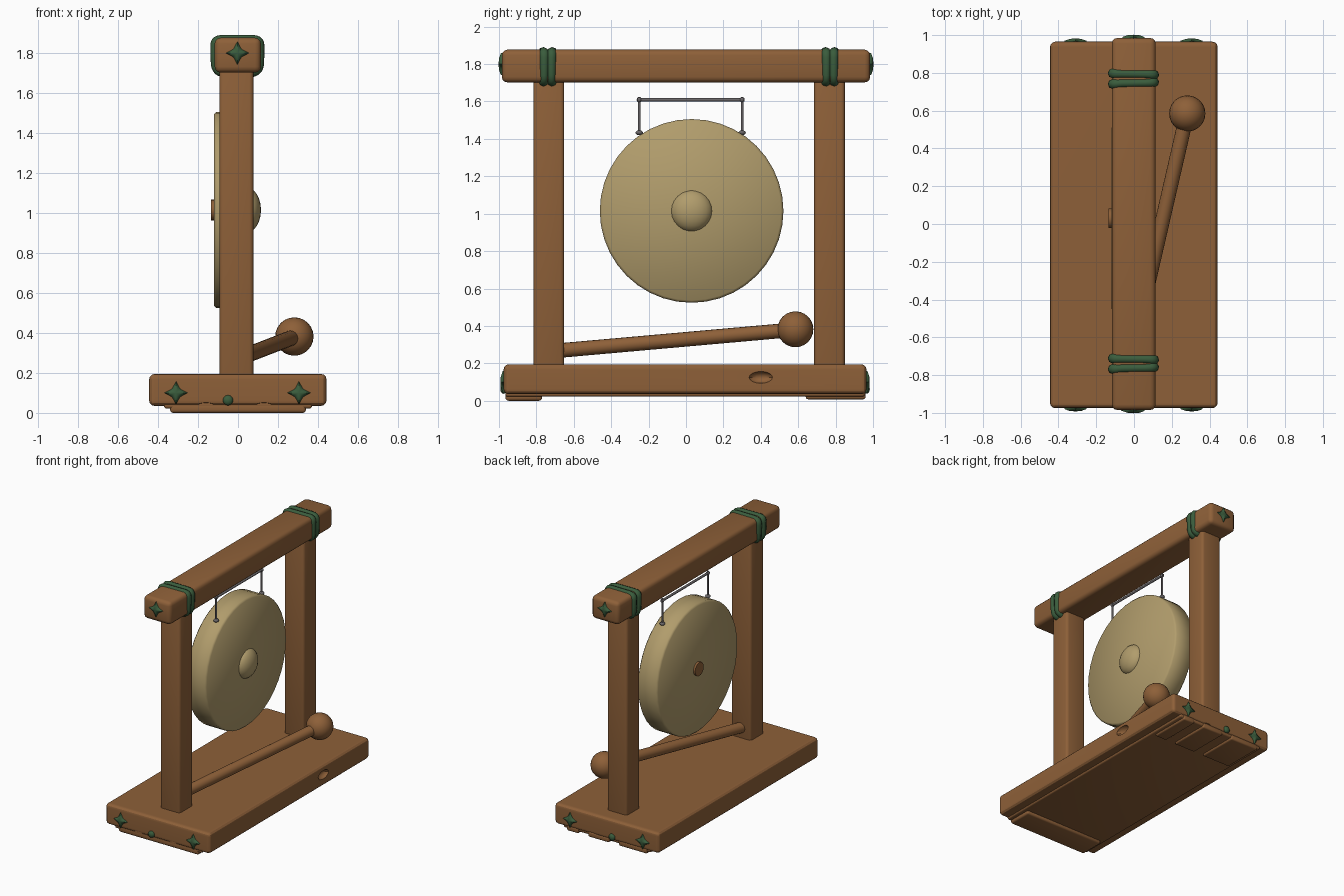
import bpy, bmesh, math
from mathutils import Vector

if "Cube" in bpy.data.objects:
    bpy.data.objects.remove(bpy.data.objects["Cube"])

def mat(name, c):
    m = bpy.data.materials.new(name)
    m.diffuse_color = (*c, 1)
    m.use_nodes = True
    m.node_tree.nodes["Principled BSDF"].inputs["Base Color"].default_value = m.diffuse_color
    return m

WOOD = mat("brown wood", (0.27, 0.117, 0.040))
BRASS = mat("dull brass", (0.44, 0.335, 0.15))
GREEN = mat("green cord", (0.042, 0.108, 0.046))
IRON = mat("grey iron", (0.14, 0.13, 0.135))

def finish(ob, name, m, angle=35):
    ob.name = name
    ob.data.materials.clear()
    ob.data.materials.append(m)
    bpy.ops.object.select_all(action='DESELECT')
    ob.select_set(True)
    bpy.context.view_layer.objects.active = ob
    bpy.ops.object.shade_smooth_by_angle(angle=math.radians(angle))
    return ob

def from_bmesh(bm, name, m, angle=35):
    bmesh.ops.recalc_face_normals(bm, faces=bm.faces)
    me = bpy.data.meshes.new(name)
    bm.to_mesh(me)
    bm.free()
    ob = bpy.data.objects.new(name, me)
    bpy.context.collection.objects.link(ob)
    return finish(ob, name, m, angle)

def box(name, lo, hi, m, bevel=0.025):
    bm = bmesh.new()
    bmesh.ops.create_cube(bm, size=1)
    for v in bm.verts:
        v.co = [(a + b) / 2 + c * (b - a) for a, b, c in zip(lo, hi, v.co)]
    bmesh.ops.bevel(bm, geom=bm.edges[:], offset=bevel, segments=3, profile=0.5, affect='EDGES')
    return from_bmesh(bm, name, m, 40)

def ball(name, loc, r, m, seg=24):
    r = r if isinstance(r, tuple) else (r, r, r)
    bm = bmesh.new()
    bmesh.ops.create_uvsphere(bm, u_segments=seg, v_segments=seg // 2, radius=1)
    for v in bm.verts:
        v.co = [l + s * c for l, s, c in zip(loc, r, v.co)]
    return from_bmesh(bm, name, m, 60)

def rod(name, a, b, r, m, seg=12):
    a, b = Vector(a), Vector(b)
    bpy.ops.mesh.primitive_cylinder_add(vertices=seg, radius=r, depth=(b - a).length, location=(a + b) / 2)
    ob = bpy.context.object
    ob.rotation_euler = (b - a).to_track_quat('Z', 'Y').to_euler()
    return finish(ob, name, m)

def lathe_x(name, profile, cy, cz, m, seg=40, angle=35):
    """Revolve (x, radius) points about a line along x."""
    bm = bmesh.new()
    vs = [bm.verts.new((x, cy + r, cz)) for x, r in profile]
    es = [bm.edges.new(p) for p in zip(vs, vs[1:])]
    bmesh.ops.spin(bm, geom=vs + es, cent=(0, cy, cz), axis=(1, 0, 0), angle=2 * math.pi, steps=seg)
    bmesh.ops.remove_doubles(bm, verts=bm.verts, dist=1e-4)
    return from_bmesh(bm, name, m, angle)

# Base slab with a chip in its right edge and nicks under the ends
base = box("base_slab", (-0.445, -0.975, 0.035), (0.443, 0.965, 0.195), WOOD, 0.028)
chips = [((0.45, 0.40, 0.125), (0.04, 0.065, 0.032)),
         ((-0.16, -0.98, 0.03), (0.05, 0.05, 0.022)),
         ((0.13, -0.98, 0.03), (0.05, 0.05, 0.022)),
         ((0.12, 0.97, 0.03), (0.05, 0.05, 0.022))]
for i, (loc, r) in enumerate(chips):
    cutter = ball("chip_cutter", loc, r, WOOD, 16)
    cutter.hide_render = True
    mod = base.modifiers.new("chip", 'BOOLEAN')
    mod.object = cutter
    mod.operation = 'DIFFERENCE'
    mod.solver = 'EXACT'
    bpy.context.view_layer.objects.active = base
    bpy.ops.object.modifier_apply(modifier=mod.name)
    bpy.data.objects.remove(cutter)
finish(base, "base_slab", WOOD, 28)
base.modifiers.new("even_shading", 'WEIGHTED_NORMAL').keep_sharp = True

# Lower plate and feet
box("base_underside", (-0.37, -0.965, 0.022), (0.37, 0.955, 0.06), WOOD, 0.012)
box("front_foot", (-0.34, -0.965, 0.0), (0.34, -0.77, 0.05), WOOD, 0.015)
for x0, x1 in ((-0.34, -0.10), (-0.02, 0.16), (0.24, 0.34)):
    box("back_foot", (x0, 0.64, 0.008), (x1, 0.96, 0.05), WOOD, 0.012)

# Posts and top beam
for y, n in ((-0.733, "front_post"), (0.767, "back_post")):
    box(n, (-0.093, y - 0.082, 0.17), (0.077, y + 0.082, 1.73), WOOD, 0.02)
box("top_beam", (-0.117, -0.985, 1.702), (0.115, 0.985, 1.877), WOOD, 0.03)

# Cord lashings round the beam
def cord_loop(y, tilt):
    cu = bpy.data.curves.new("beam_cord", 'CURVE')
    cu.dimensions = '3D'
    cu.bevel_depth = 0.025
    cu.bevel_resolution = 2
    n = 32
    sp = cu.splines.new('POLY')
    sp.points.add(n - 1)
    sp.use_cyclic_u = True
    for i, p in enumerate(sp.points):
        a = 2 * math.pi * i / n
        c, s = math.cos(a), math.sin(a)
        x = 0.110 * math.copysign(abs(c) ** 0.35, c) - 0.003
        z = 1.787 + 0.082 * math.copysign(abs(s) ** 0.35, s)
        p.co = (x, y + tilt * c, z, 1)
        p.radius = 1 + 0.12 * math.sin(3 * a)
    ob = bpy.data.objects.new("beam_cord", cu)
    bpy.context.collection.objects.link(ob)
    bpy.ops.object.select_all(action='DESELECT')
    ob.select_set(True)
    bpy.context.view_layer.objects.active = ob
    bpy.ops.object.convert(target='MESH')
    finish(bpy.context.object, "beam_cord", GREEN, 60)

for y in (-0.739, 0.77):
    cord_loop(y - 0.024, 0.005)
    cord_loop(y + 0.024, -0.004)

# Four-pointed knots on the ends of the beam and base
def knot(x, y, z, side, r=0.058, h=0.017):
    bm = bmesh.new()
    ring = lambda k, d: [bm.verts.new((x + k * q * math.sin(i * math.pi / 8), y + side * d,
                                       z + k * q * math.cos(i * math.pi / 8)))
                         for i, q in ((i, r * (1, 0.6, 0.5, 0.6)[i % 4]) for i in range(16))]
    rings = [ring(1, -0.01), ring(1, h * 0.3), ring(0.5, h * 0.9)]
    for a, b in zip(rings, rings[1:]):
        for i in range(16):
            bm.faces.new((a[i], a[(i + 1) % 16], b[(i + 1) % 16], b[i]))
    bm.faces.new(rings[0])
    tip = bm.verts.new((x, y + side * h, z))
    for i in range(16):
        bm.faces.new((rings[2][i], rings[2][(i + 1) % 16], tip))
    from_bmesh(bm, "end_knot", GREEN, 60)

for side, ybase in ((-1, -0.975), (1, 0.965)):
    knot(-0.003, side * 0.985, 1.80, side)
    knot(-0.31, ybase, 0.10, side)
    knot(0.305, ybase, 0.10, side)
    ball("end_peg", (-0.05, ybase, 0.063), (0.026, 0.018, 0.026), GREEN, 12)

# Gong: thick disc with gently coned face and domed boss, brown stud behind
CY, CZ = 0.03, 1.015
lathe_x("gong", [(-0.12, 0), (-0.12, 0.478), (-0.108, 0.491), (0.038, 0.491), (0.05, 0.478), (0.066, 0)],
        CY, CZ, BRASS, 40, 60)
ball("gong_boss", (0.045, CY, CZ), (0.07, 0.112, 0.112), BRASS)
rod("gong_stud", (-0.135, CY, CZ), (-0.10, CY, CZ), 0.052, WOOD, 20)

# Iron hanger
HX = -0.01
rod("hanger_bar", (HX, -0.262, 1.609), (HX, 0.312, 1.609), 0.009, IRON)
for y in (-0.25, 0.3):
    rod("hanger_drop", (HX, y, 1.43), (HX, y, 1.625), 0.007, IRON)
    ball("hanger_joint", (HX, y, 1.609), 0.014, IRON, 12)
    ball("hanger_eye", (HX, y, 1.433), (0.02, 0.02, 0.013), IRON, 12)

# Mallet resting from the front post
rod("mallet_handle", (-0.005, -0.66, 0.27), (0.28, 0.58, 0.38), 0.039, WOOD, 16)
ball("mallet_head", (0.282, 0.585, 0.382), 0.096, WOOD)
